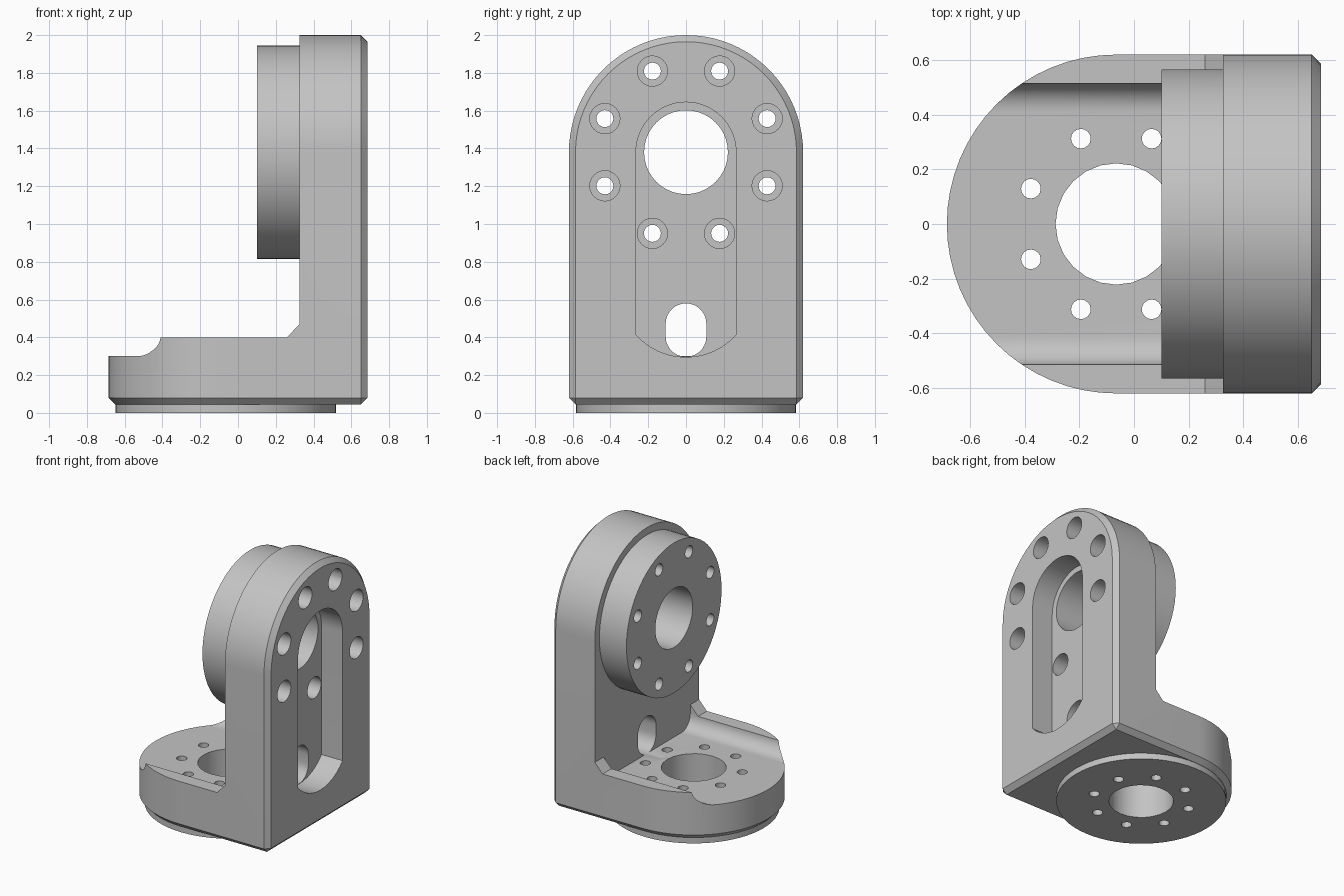
import bpy, bmesh
from math import pi, sin, cos, radians, asin
from mathutils import Vector

cube = bpy.data.objects.get("Cube")
if cube:
    bpy.data.objects.remove(cube, do_unlink=True)

# Shared dimensions
R, BEVEL = 0.62, 0.035
INNER, OUTER = 0.325, 0.685     # wall faces in x
AXIS_Z = 1.38                   # height of the upper bore
AXIS_X = -0.065                 # position of the lower bore

metal = bpy.data.materials.new("grey metal")
metal.use_nodes = True
color = (0.55, 0.55, 0.55, 1)
metal.diffuse_color = color
metal.node_tree.nodes["Principled BSDF"].inputs["Base Color"].default_value = color


def arc(cx, cy, r, start, end, n):
    """Points on an arc, angles in degrees."""
    angles = [radians(start + (end - start) * i / n) for i in range(n + 1)]
    return [(cx + r * cos(a), cy + r * sin(a)) for a in angles]


def loft(name, rings, axis):
    """Solid through 2D rings [(points, position along axis), ...]."""
    place = {"X": lambda u, v, w: (w, u, v),
             "Y": lambda u, v, w: (u, w, v),
             "Z": lambda u, v, w: (u, v, w)}[axis]
    bm = bmesh.new()
    loops = [[bm.verts.new(place(u, v, w)) for u, v in pts] for pts, w in rings]
    n = len(loops[0])
    for a, b in zip(loops, loops[1:]):
        for i in range(n):
            j = (i + 1) % n
            bm.faces.new((a[i], a[j], b[j], b[i]))
    bm.faces.new(loops[0])
    bm.faces.new(loops[-1])
    bmesh.ops.remove_doubles(bm, verts=bm.verts, dist=1e-5)
    bmesh.ops.recalc_face_normals(bm, faces=bm.faces)
    mesh = bpy.data.meshes.new(name)
    bm.to_mesh(mesh)
    bm.free()
    mesh.materials.append(metal)
    obj = bpy.data.objects.new(name, mesh)
    bpy.context.collection.objects.link(obj)
    return obj


def prism(name, pts, lo, hi, axis):
    return loft(name, [(pts, lo), (pts, hi)], axis)


def disc(name, cx, cy, r, lo, hi, axis, n=48):
    return prism(name, arc(cx, cy, r, 0, 360, n)[:-1], lo, hi, axis)


def combine(target, tool, operation):
    """Apply a boolean and remove the tool."""
    tool.hide_render = True
    mod = target.modifiers.new("boolean", "BOOLEAN")
    mod.operation, mod.object, mod.solver = operation, tool, "EXACT"
    bpy.context.view_layer.objects.active = target
    bpy.ops.object.modifier_apply(modifier=mod.name)
    bpy.data.objects.remove(tool, do_unlink=True)


# Base plate: round front end, chamfered back corners and lower rim
def footprint(inset):
    r, x = R - inset, OUTER - BEVEL
    return (arc(AXIS_X, 0, r, 90, 270, 32)
            + [(x, -r), (OUTER - inset, BEVEL - R), (OUTER - inset, R - BEVEL), (x, r)])


body = loft("angle_bracket", [(footprint(BEVEL), 0.045), (footprint(0), 0.08),
                              (footprint(0), 0.4)], "Z")

# Sloped gusset between base rims and wall
gusset = prism("gusset", [(0.26, 0.4), (INNER, 0.47), (0.4, 0.47), (0.4, 0.3), (0.26, 0.3)],
               -R, R, "Y")
combine(body, gusset, "UNION")

# Channel with rounded floor corners along the base
channel = (arc(0.41, 0.405, 0.105, -90, 0, 10) + [(0.515, 0.6), (-0.515, 0.6)]
           + arc(-0.41, 0.405, 0.105, 180, 270, 10))
combine(body, prism("channel", channel, -1, 0.4, "X"), "DIFFERENCE")


# Upright wall with arched top and chamfered outer rim
def arch(inset):
    r = R - inset
    return [(-r, 0.08), (r, 0.08)] + arc(0, AXIS_Z, r, 0, 180, 40)


wall = loft("wall", [(arch(0), INNER), (arch(0), OUTER - BEVEL), (arch(BEVEL), OUTER)], "X")
combine(body, wall, "UNION")

# Round mounting flanges
combine(body, disc("upper_flange", 0, AXIS_Z, 0.565, 0.10, 0.36, "X", 64), "UNION")
combine(body, disc("lower_flange", AXIS_X, 0, 0.583, 0, 0.06, "Z", 64), "UNION")

# Long pocket in the outer face with a shallow arched bottom
POCKET, CURVE = 0.265, 0.353
sweep = asin(POCKET / CURVE) * 180 / pi
pocket = (arc(0, AXIS_Z, POCKET, 0, 180, 32)
          + arc(0, 0.295 + CURVE, CURVE, 270 - sweep, 270 + sweep, 12))
combine(body, prism("pocket", pocket, 0.51, 1, "X"), "DIFFERENCE")

# Central bores and cable slot
combine(body, disc("upper_bore", 0, AXIS_Z, 0.222, -0.2, 1, "X", 40), "DIFFERENCE")
combine(body, disc("lower_bore", AXIS_X, 0, 0.222, -0.2, 0.35, "Z", 24), "DIFFERENCE")
slot = arc(0, 0.472, 0.108, 0, 180, 14) + arc(0, 0.405, 0.108, 180, 360, 14)
combine(body, prism("cable_slot", slot, 0.2, 0.6, "X"), "DIFFERENCE")

# Bolt circles: counterbored through the wall, plain through the base
for i in range(8):
    a = radians(22.5 + 45 * i)
    y, z = 0.465 * cos(a), AXIS_Z + 0.465 * sin(a)
    combine(body, disc("bolt_hole", y, z, 0.045, -0.2, 1, "X", 20), "DIFFERENCE")
    combine(body, disc("counterbore", y, z, 0.08, 0.3, 1, "X", 24), "DIFFERENCE")
    x, y = AXIS_X + 0.338 * cos(a), 0.338 * sin(a)
    combine(body, disc("base_hole", x, y, 0.036, -0.2, 0.35, "Z", 16), "DIFFERENCE")

# Clean coplanar seams and smooth the round surfaces
bm = bmesh.new()
bm.from_mesh(body.data)
bmesh.ops.remove_doubles(bm, verts=bm.verts, dist=1e-5)
bmesh.ops.dissolve_limit(bm, angle_limit=radians(0.5), verts=bm.verts, edges=bm.edges)
bm.to_mesh(body.data)
bm.free()
bpy.ops.object.select_all(action="DESELECT")
body.select_set(True)
bpy.context.view_layer.objects.active = body
bpy.ops.object.shade_smooth_by_angle(angle=radians(30))
